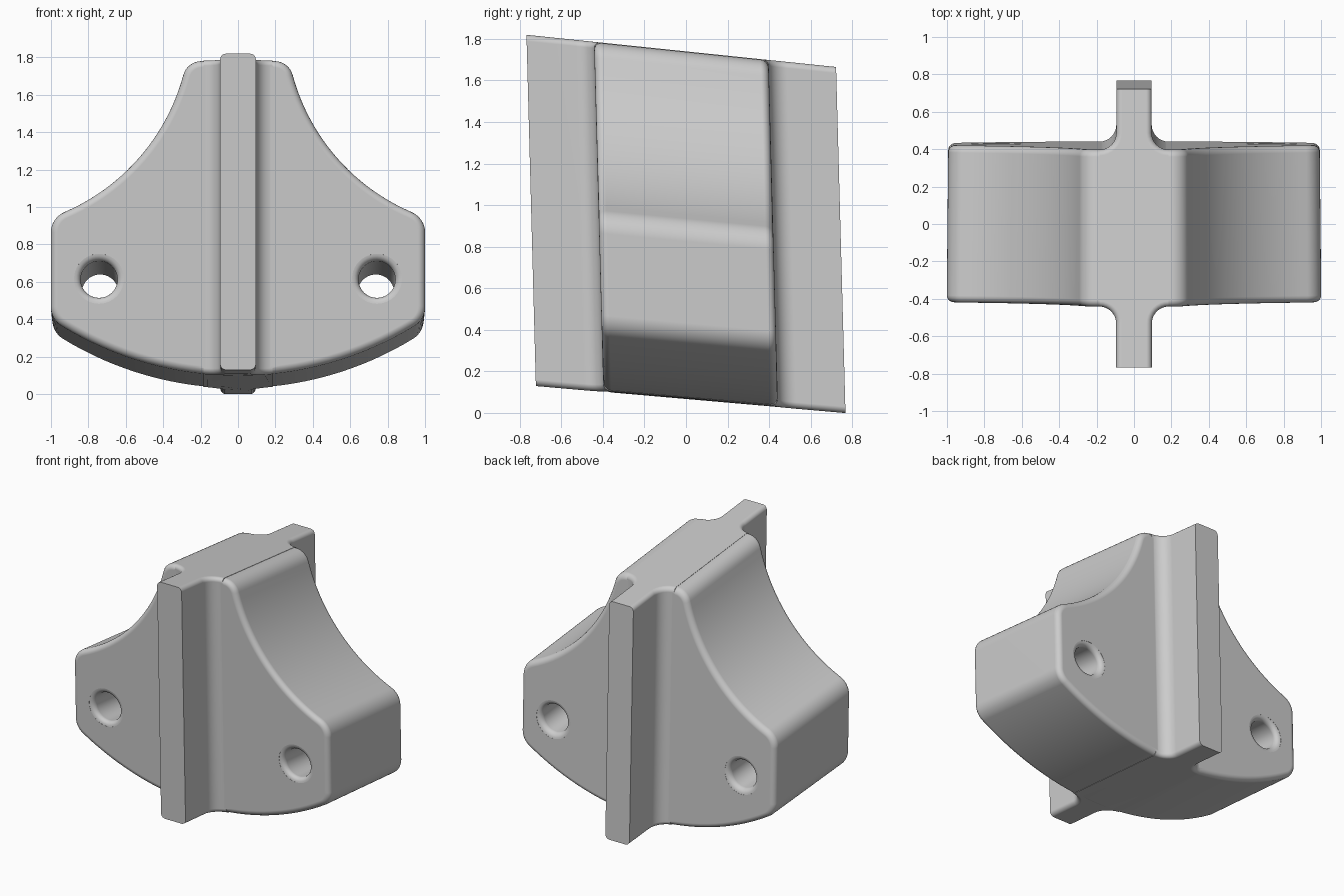
import bpy, bmesh
from math import sin, cos, pi, atan2, sqrt

if "Cube" in bpy.data.objects:
    bpy.data.objects.remove(bpy.data.objects["Cube"])

R_EDGE = 0.038          # rounding of the rims
HALF_DEPTH = 0.42       # body half depth
STEPS = [i / 5 * pi / 2 for i in range(6)]


def loft(name, loops):
    """Closed solid through loops with equal point counts."""
    bm = bmesh.new()
    rings = [[bm.verts.new(p) for p in loop] for loop in loops]
    n = len(rings[0])
    for a, b in zip(rings, rings[1:]):
        for i in range(n):
            j = (i + 1) % n
            bm.faces.new((a[i], a[j], b[j], b[i]))
    bm.faces.new(rings[0])
    bm.faces.new(rings[-1])
    bmesh.ops.recalc_face_normals(bm, faces=bm.faces)
    mesh = bpy.data.meshes.new(name)
    bm.to_mesh(mesh)
    bm.free()
    obj = bpy.data.objects.new(name, mesh)
    bpy.context.collection.objects.link(obj)
    return obj


def arc(c, r, a0, a1, n, first=0, last=0):
    angles = [a0 + (a1 - a0) * i / n for i in range(first, n + 1 - last)]
    return [(c[0] + r * cos(a), c[1] + r * sin(a)) for a in angles]


def direction(a, b):
    return atan2(b[1] - a[1], b[0] - a[0])


# Front profile: tangent arcs, right half from top to bottom, mirrored
SIDE, TOP = 0.997, 1.74
R1, R2, RC, RB = 0.10, 0.12, 1.109, 1.80
O = (1.362, 1.955)                     # concave flank centre
B = (0, 0.065 + RB)                    # bottom arc centre
C1 = (O[0] - sqrt((RC + R1) ** 2 - (O[1] - TOP + R1) ** 2), TOP - R1)
C2 = (SIDE - R2, O[1] - sqrt((RC + R2) ** 2 - (O[0] - SIDE + R2) ** 2))
C3 = (SIDE - R2, B[1] - sqrt((RB - R2) ** 2 - (SIDE - R2) ** 2))


def profile(d):
    half = arc(C1, R1 - d, pi / 2, direction(C1, O), 8)
    half += arc(O, RC + d, direction(O, C1), direction(O, C2), 22, 1, 1)
    half += arc(C2, R2 - d, direction(C2, O), 0, 8)
    half += arc(C3, R2 - d, 0, direction(B, C3), 8)
    half += arc(B, RB - d, direction(B, C3), -pi / 2, 16, 1)
    return half + [(-x, z) for x, z in half[-2::-1]]


# Body: profile with rounded front and back rims
layers = [(R_EDGE * (1 - sin(t)), HALF_DEPTH - R_EDGE + R_EDGE * cos(t)) for t in STEPS]
layers = [(d, -w) for d, w in
          [(R_EDGE * (1 - sin(t)), HALF_DEPTH - R_EDGE * (1 - cos(t))) for t in STEPS]] + \
         [(R_EDGE * (1 - sin(t)), HALF_DEPTH - R_EDGE * (1 - cos(t))) for t in STEPS[::-1]]
body = loft("bracket_body", [[(x, w, z) for x, z in profile(d)] for d, w in layers])


# Rib: narrow plan with concave fillets, rounded long edges
def rib_plan(d):
    q = arc((0.185, HALF_DEPTH + 0.089), 0.09 + d, -pi / 2, -pi, 8)
    q.append((0.095 - d, 0.745))
    right = [(x, -y) for x, y in q[::-1]] + q
    return right + [(-x, y) for x, y in right[::-1]]


rib_layers = []
for t in STEPS[::-1]:
    rib_layers.append((0.03 * sin(t), 0.063 + 0.03 * (1 - cos(t)), 1))
rib_layers = [(0.03 * (1 - sin(t)), 0.063 + 0.03 * (1 - cos(t)), 1) for t in STEPS]
rib_layers += [(0.03 * (1 - sin(t)), 1.742 - 0.03 * (1 - cos(t)), 0) for t in STEPS[::-1]]
rib = loft("center_rib", [[(x, y, z + low * x * x / (2 * RB)) for x, y in rib_plan(d)]
                          for d, z, low in rib_layers])


# Hole cutters with flared mouths
def hole_cutter(side):
    mouth = [(0.133, 0.5)] + [(0.133 - 0.035 * sin(t), 0.384 + 0.035 * cos(t)) for t in STEPS]
    rings = [(r, -w) for r, w in mouth] + mouth[::-1]
    return loft("hole_cutter", [[(side * 0.74 + r * cos(2 * pi * i / 40), w,
                                  0.577 + r * sin(2 * pi * i / 40)) for i in range(40)]
                                for r, w in rings])


def boolean(target, tool, operation):
    tool.hide_render = True
    mod = target.modifiers.new("bool", 'BOOLEAN')
    mod.operation, mod.object, mod.solver = operation, tool, 'EXACT'
    bpy.context.view_layer.objects.active = target
    bpy.ops.object.modifier_apply(modifier=mod.name)
    bpy.data.objects.remove(tool)


boolean(body, rib, 'UNION')
for side in (-1, 1):
    boolean(body, hole_cutter(side), 'DIFFERENCE')

# Slight lean, slope and taper of the whole casting
for v in body.data.vertices:
    x, y, z = v.co
    s = 1 - 0.01 * y
    v.co = (x * s, y - 0.027 * (z - 0.9), 0.9 + (z - 0.9) * s - 0.0955 * y)

# Smooth rims, flat faces kept clean
bpy.ops.object.select_all(action='DESELECT')
body.select_set(True)
bpy.context.view_layer.objects.active = body
bpy.ops.object.shade_smooth_by_angle(angle=0.6)
weighted = body.modifiers.new("weighted_normals", 'WEIGHTED_NORMAL')
weighted.keep_sharp = True
